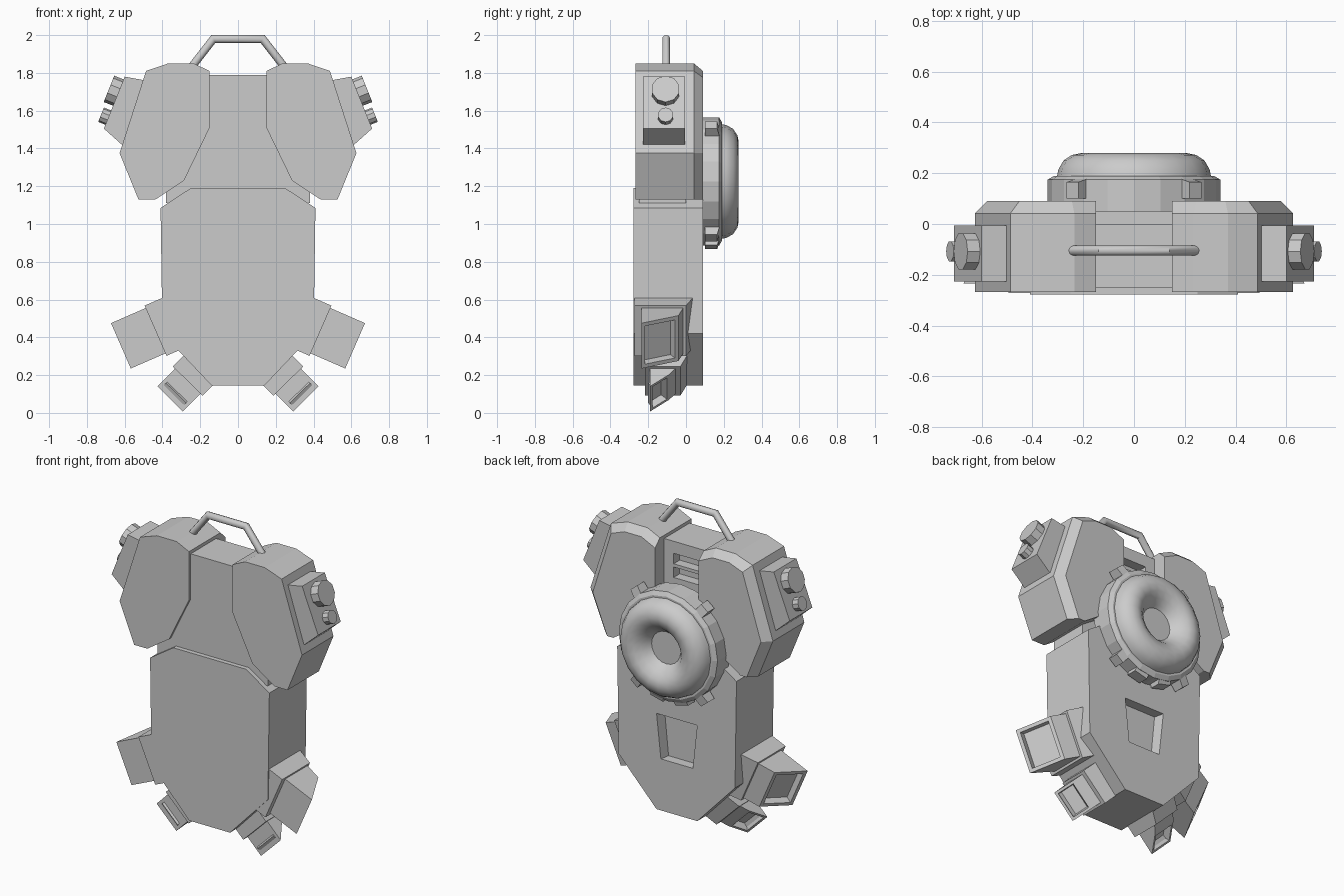
import bpy, bmesh
from math import sin, cos, pi, radians
from mathutils import Vector

if "Cube" in bpy.data.objects:
    bpy.data.objects.remove(bpy.data.objects["Cube"])


def loft(name, rings, smooth=None, socket=None):
    """Skin equal-sized rings of points, cap both ends; optionally sink a socket in the last cap."""
    bm = bmesh.new()
    vs = [[bm.verts.new(p) for p in r] for r in rings]
    n = len(rings[0])
    for a, b in zip(vs, vs[1:]):
        for i in range(n):
            j = (i + 1) % n
            bm.faces.new((a[i], a[j], b[j], b[i]))
    bm.faces.new(vs[0])
    end = bm.faces.new(vs[-1])
    bmesh.ops.recalc_face_normals(bm, faces=bm.faces[:])
    if socket:
        bmesh.ops.inset_individual(bm, faces=[end], thickness=socket)
        bmesh.ops.inset_individual(bm, faces=[end], thickness=0.008, depth=-0.04)
    me = bpy.data.meshes.new(name)
    bm.to_mesh(me)
    bm.free()
    if smooth:
        me.polygons.foreach_set("use_smooth", [True] * len(me.polygons))
        me.set_sharp_from_angle(angle=radians(smooth))
    ob = bpy.data.objects.new(name, me)
    bpy.context.collection.objects.link(ob)
    return ob


def prism(name, pts, y0, y1, s=1):
    """Extrude an x-z profile between two y values."""
    return loft(name, [[(s * x, y, z) for x, z in pts] for y in (y0, y1)])


def box(name, x0, x1, y0, y1, z0, z1):
    return prism(name, [(x0, z0), (x1, z0), (x1, z1), (x0, z1)], y0, y1)


def cut(ob, cutter):
    m = ob.modifiers.new("recess", 'BOOLEAN')
    m.operation, m.solver, m.object = 'DIFFERENCE', 'EXACT', cutter
    bpy.context.view_layer.objects.active = ob
    bpy.ops.object.modifier_apply(modifier=m.name)
    bpy.data.objects.remove(cutter)


# Lower pack body with a tapered recess in its back
half = [(0.25, 1.19), (0.41, 1.085), (0.40, 0.42), (0.14, 0.145)]
body = prism("lower_body", half + [(-x, z) for x, z in reversed(half)], -0.278, 0.09)
cut(body, loft("recess_cutter", [
    [(x * k, y, z) for x, z in ((-0.14, 0.74), (0.14, 0.74), (0.11, 0.465), (-0.11, 0.465))]
    for y, k in ((0.03, 0.9), (0.11, 1.03))]))

# Upper body with two vent slots in its back
chest = box("upper_body", -0.38, 0.38, -0.25, 0.0, 1.11, 1.79)
for z in (1.565, 1.65):
    cut(chest, box("vent_cutter", -0.085, 0.085, -0.06, 0.05, z, z + 0.065))

# Shoulder pod outline, and its back face pulled in along the top and outer edges
pod = [(0.15, 1.81), (0.235, 1.85), (0.37, 1.85), (0.487, 1.81), (0.627, 1.375),
       (0.527, 1.13), (0.437, 1.13), (0.286, 1.23), (0.15, 1.51)]
pod_back = [(0.15, 1.765), (0.245, 1.81), (0.36, 1.81), (0.452, 1.775), (0.578, 1.375),
            (0.48, 1.13)] + pod[6:]


def thruster(name, s, base, axis, collar, nozzle):
    """Tapered collar and slant-ended nozzle with a socket, pointing out and down."""
    c = Vector((s * base[0], 0, base[1]))
    a = Vector((s * axis[0], 0, axis[1])).normalized()
    w = Vector((-a.z, 0, a.x))

    def ring(width, yf, yb, lf, lb):
        h = w * width / 2
        f, b = c + a * lf + Vector((0, yf, 0)), c + a * lb + Vector((0, yb, 0))
        return [f - h, f + h, b + h, b - h]
    loft(name + "_collar", [ring(*r) for r in collar])
    loft(name + "_nozzle", [ring(*r) for r in nozzle], socket=0.03 if nozzle[0][0] > 0.2 else 0.022)


for s, side in ((1, "right"), (-1, "left")):
    loft(side + "_shoulder_pod", [[(s * x, y, z) for x, z in p]
                                  for p, y in ((pod, -0.267), (pod, 0.042), (pod_back, 0.09))])
    # Angled control box with two round knobs
    prism(side + "_shoulder_box", [(0.60, 1.78), (0.49, 1.76), (0.48, 1.55), (0.615, 1.42), (0.71, 1.505)],
          -0.227, -0.005, s)
    n = Vector((s * 0.93, 0, 0.37)).normalized()
    t = Vector((-n.z, 0, n.x))
    for nm, x, z, r, h in (("large", 0.632, 1.695, 0.075, 0.055), ("small", 0.686, 1.563, 0.041, 0.042)):
        c = Vector((s * x, -0.108, z))
        loft(f"{side}_{nm}_knob", [[c + n * d + r * (t * cos(i * pi / 5) + Vector((0, sin(i * pi / 5), 0)))
                                    for i in range(10)] for d in (-0.03, h)])
    # Upper and lower thrusters: rings are width, front y, back y, front length, back length
    thruster(side + "_upper_thruster", s, (0.345, 0.475), (0.917, -0.4),
             [(0.29, -0.272, 0.06, -0.08, -0.08), (0.29, -0.272, 0.035, 0, 0), (0.29, -0.272, 0.0, 0.1, 0.1)],
             [(0.262, -0.235, -0.01, 0.08, 0.08), (0.262, -0.235, -0.04, 0.30, 0.2)])
    thruster(side + "_lower_thruster", s, (0.21, 0.225), (0.7, -0.71),
             [(0.22, -0.217, 0.02, -0.06, -0.06), (0.22, -0.217, 0.005, 0, 0), (0.22, -0.217, -0.03, 0.08, 0.08)],
             [(0.19, -0.19, -0.04, 0.06, 0.06), (0.19, -0.19, -0.09, 0.212, 0.125)])

# Bent tube carry handle
path = [Vector(p) for p in ((-0.27, -0.105, 1.80), (-0.13, -0.105, 1.98), (0.13, -0.105, 1.98), (0.27, -0.105, 1.80))]
rings = []
for i, p in enumerate(path):
    d0 = (p - path[i - 1]).normalized() if i else (path[1] - p).normalized()
    d1 = (path[i + 1] - p).normalized() if i < 3 else d0
    d = (d0 + d1).normalized()
    m = Vector((-d.z, 0, d.x)) / d.dot(d0)
    rings.append([p + 0.021 * (m * cos(k * pi / 5) + Vector((0, sin(k * pi / 5), 0))) for k in range(10)])
loft("carry_handle", rings, smooth=40)

# Round back unit: faceted rim and smooth ring with a dished centre
CZ = 1.225


def lathe(name, profile, smooth=None):
    return loft(name, [[(r * cos(k * pi / 10), y, CZ + r * sin(k * pi / 10)) for k in range(20)]
                       for r, y in profile], smooth)


lathe("back_wheel_rim", [(0.34, 0.05), (0.34, 0.175), (0.315, 0.19), (0.05, 0.19)])
lathe("back_wheel_ring", [(0.305, 0.18), (0.298, 0.215), (0.278, 0.25), (0.245, 0.272), (0.21, 0.279),
                          (0.175, 0.27), (0.14, 0.245), (0.115, 0.215), (0.10, 0.195)], 45)

# Lugs around the rim: angle, half width, outer radius
for deg, hw, ro in ((51, 0.03, 0.385), (129, 0.03, 0.385), (231, 0.03, 0.385), (309, 0.03, 0.385),
                    (256, 0.045, 0.358), (284, 0.045, 0.358)):
    a = radians(deg)
    u, v = Vector((cos(a), 0, sin(a))), Vector((-sin(a), 0, cos(a)))
    c = Vector((0, 0, CZ))
    loft("wheel_lug", [[c + u * r + v * q + Vector((0, y, 0)) for q, y in
                        ((-hw, 0.1), (hw, 0.1), (hw, yb), (-hw, yb))] for r, yb in ((0.30, 0.185), (ro, 0.165))])
